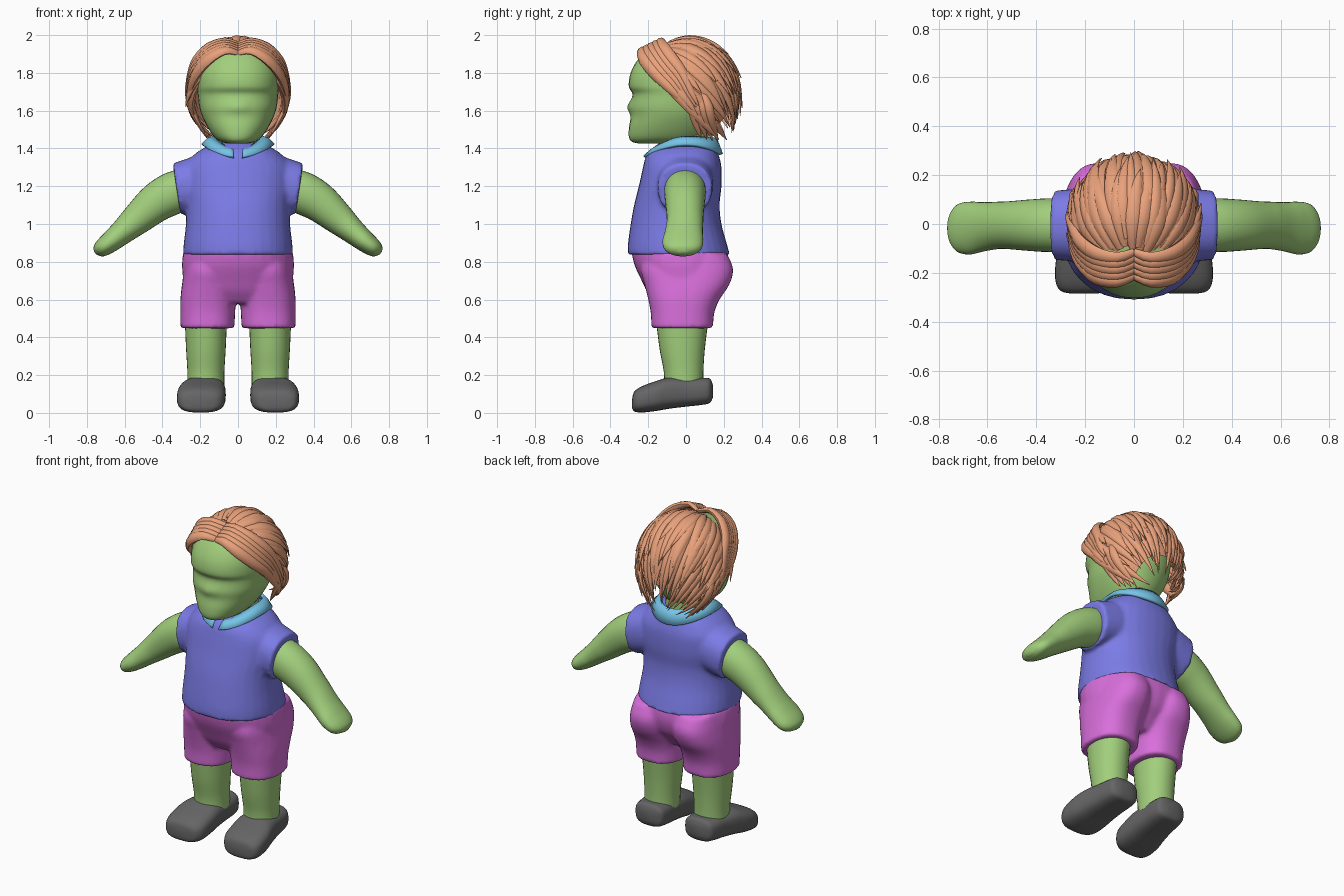
import bpy, bmesh, math, random
from mathutils import Vector as V

if "Cube" in bpy.data.objects:
    bpy.data.objects.remove(bpy.data.objects["Cube"])

random.seed(4)


def material(name, rgb):
    m = bpy.data.materials.new(name)
    m.diffuse_color = (*rgb, 1)
    m.use_nodes = True
    m.node_tree.nodes["Principled BSDF"].inputs["Base Color"].default_value = m.diffuse_color
    return m


SKIN = material("skin_green", (0.36, 0.62, 0.20))
BLUE = material("shirt_blue", (0.20, 0.20, 0.80))
PINK = material("shorts_pink", (0.70, 0.16, 0.72))
SKY = material("collar_blue", (0.18, 0.55, 0.80))
RUST = material("hair_orange", (0.82, 0.36, 0.20))
GREY = material("shoe_grey", (0.13, 0.13, 0.13))


def smooth_rows(rows, n=5):
    """Catmull-Rom interpolation of a short table of section rows."""
    out = []
    for i in range(len(rows) - 1):
        p = [rows[max(0, min(len(rows) - 1, i + k))] for k in (-1, 0, 1, 2)]
        for j in range(n):
            t = j / n
            out.append([b + 0.5 * t * (c - a + t * (2*a - 5*b + 4*c - d + t * (3*(b - c) + d - a)))
                        for a, b, c, d in zip(*p)])
    return out + [list(rows[-1])]


def ring(c, u, v, a, b, power=2.0, n=32):
    pts = []
    for i in range(n):
        t = 2 * math.pi * i / n
        cs, sn = math.cos(t), math.sin(t)
        k = 2 / power
        pts.append(c + u * (a * math.copysign(abs(cs) ** k, cs)) + v * (b * math.copysign(abs(sn) ** k, sn)))
    return pts


def skin(bm, rings):
    vs = [[bm.verts.new(p) for p in r] for r in rings]
    n = len(vs[0])
    for a, b in zip(vs, vs[1:]):
        for i in range(n):
            bm.faces.new((a[i], a[(i+1) % n], b[(i+1) % n], b[i]))
    bm.faces.new(vs[0][::-1])
    bm.faces.new(vs[-1])


def finish(name, bm, mat, remesh=False, angle=50):
    bmesh.ops.recalc_face_normals(bm, faces=bm.faces)
    me = bpy.data.meshes.new(name)
    bm.to_mesh(me)
    bm.free()
    ob = bpy.data.objects.new(name, me)
    bpy.context.collection.objects.link(ob)
    me.materials.append(mat)
    bpy.ops.object.select_all(action='DESELECT')
    bpy.context.view_layer.objects.active = ob
    ob.select_set(True)
    if remesh:  # fuse overlapping volumes into one soft garment
        r = ob.modifiers.new("fuse", 'REMESH')
        r.mode, r.voxel_size, r.use_smooth_shade = 'VOXEL', 0.012, True
        s = ob.modifiers.new("relax", 'SMOOTH')
        s.factor, s.iterations = 0.5, 5
    else:
        bpy.ops.object.shade_smooth_by_angle(angle=math.radians(angle))
    return ob


X, Y, Z = V((1, 0, 0)), V((0, 1, 0)), V((0, 0, 1))


def stack(bm, rows, power=2.2, side=1):
    """Horizontal sections: z, centre x, half width, front y, back y."""
    skin(bm, [ring(V((side * cx, (f + b) / 2, z)), X, Y, hx, (b - f) / 2, power)
              for z, cx, hx, f, b in smooth_rows(rows)])


# Head with jaw, brow and eye hollow, plus a small nose
bm = bmesh.new()
stack(bm, [(1.425, 0, .05, -.24, -.02), (1.435, 0, .09, -.285, .06), (1.46, 0, .125, -.302, .10),
           (1.51, 0, .16, -.302, .14), (1.57, 0, .19, -.292, .17), (1.62, 0, .205, -.294, .19),
           (1.685, 0, .213, -.283, .20), (1.73, 0, .216, -.303, .20), (1.80, 0, .213, -.293, .20),
           (1.87, 0, .19, -.255, .18), (1.92, 0, .145, -.20, .14), (1.95, 0, .06, -.10, .06)], 2.2)
for v in bm.verts:
    if v.co.y < -.2:
        v.co.y -= .017 * math.exp(-(v.co.x / .035) ** 2 - ((v.co.z - 1.62) / .035) ** 2)
finish("head", bm, SKIN)

bm = bmesh.new()
stack(bm, [(1.34, 0, .12, -.13, .13), (1.42, 0, .11, -.13, .12), (1.52, 0, .11, -.14, .12)])
finish("neck", bm, SKIN)

# Shirt: torso fused with short sleeves
bm = bmesh.new()
stack(bm, [(.838, 0, .292, -.31, .232), (.90, 0, .287, -.307, .215), (1.0, 0, .276, -.293, .188),
           (1.1, 0, .275, -.275, .178), (1.2, 0, .29, -.25, .188), (1.3, 0, .285, -.228, .188),
           (1.36, 0, .24, -.212, .175), (1.40, 0, .185, -.18, .16), (1.435, 0, .11, -.13, .13)])
for s in (1, -1):
    u, v = Y, V((s * .15, 0, .99))
    skin(bm, [ring(V((s * x, -.005, z)), u, v, a, b, 2.3)
              for x, z, a, b in ((.12, 1.235, .15, .145), (.22, 1.215, .15, .142), (.325, 1.185, .142, .137))])
finish("shirt", bm, BLUE, True)

# Shorts: hips fused with two legs
bm = bmesh.new()
stack(bm, [(.58, 0, .24, -.16, .10), (.64, 0, .28, -.205, .15), (.70, 0, .29, -.235, .20),
           (.78, 0, .297, -.272, .225), (.855, 0, .29, -.29, .222)])
for s in (1, -1):
    stack(bm, [(.448, .162, .143, -.183, .143), (.53, .16, .145, -.187, .15), (.60, .158, .147, -.20, .178),
               (.68, .152, .145, -.22, .23), (.76, .145, .14, -.24, .25), (.84, .14, .13, -.22, .22)], 2.4, s)
finish("shorts", bm, PINK, True)

for s, tag in ((1, "left"), (-1, "right")):
    # Leg
    bm = bmesh.new()
    stack(bm, [(.14, .17, .098, -.115, .092), (.22, .17, .098, -.118, .092), (.34, .17, .105, -.14, .10),
               (.5, .17, .112, -.16, .12)], 2.1, s)
    finish(tag + "_leg", bm, SKIN)

    # Arm: x, z, half depth, half thickness
    rows = smooth_rows([(.24, 1.205, .105, .10), (.34, 1.165, .11, .112), (.43, 1.115, .105, .104),
                        (.53, 1.03, .097, .085), (.61, .96, .10, .067), (.67, .91, .108, .057),
                        (.715, .876, .10, .048), (.742, .857, .07, .035), (.756, .846, .02, .01)])
    bm = bmesh.new()
    rings = []
    for i, (x, z, a, b) in enumerate(rows):
        p, q = rows[max(0, i - 1)], rows[min(len(rows) - 1, i + 1)]
        t = V((s * (q[0] - p[0]), 0, q[1] - p[1])).normalized()
        yc = -.005 - .012 * max(0, min(1, (x - .55) / .12))
        rings.append(ring(V((s * x, yc, z)), Y, t.cross(Y), a, b, 2.1))
    skin(bm, rings)
    finish(tag + "_arm", bm, SKIN)

    # Shoe: y, centre x, half width, bottom z, top z
    bm = bmesh.new()
    skin(bm, [ring(V((s * cx, y, (lo + hi) / 2)), X, Z, hx, (hi - lo) / 2, 2.9)
              for y, cx, hx, lo, hi in smooth_rows([
                  (-.285, .205, .05, .025, .075), (-.274, .202, .098, .008, .112), (-.235, .197, .124, .002, .14),
                  (-.16, .193, .128, .010, .168), (-.09, .186, .120, .022, .188), (.0, .178, .108, .033, .188),
                  (.08, .172, .102, .042, .186), (.125, .17, .088, .052, .182), (.142, .17, .045, .08, .15)])])
    finish(tag + "_shoe", bm, GREY)

# Folded collar, open at the front
bm = bmesh.new()
prev = None
for i in range(49):
    t = .12 + (2 * math.pi - .24) * i / 48
    sn, cs = math.sin(t), math.cos(t)
    front = max(cs, 0) ** 2
    back = max(-cs, 0) ** 2
    o = V((.188 * sn, -.222 * cs if cs > 0 else -.187 * cs, 1.418 - .065 * front - .05 * back))
    n = V((.13 * sn + (.012 * front * (1 if sn > 0 else -1)), -.15 * cs, 1.458 - .06 * front - .005 * back))
    cur = [bm.verts.new(n), bm.verts.new((n + o) / 2 + Z * .01), bm.verts.new(o)]
    if prev:
        for k in (0, 1):
            bm.faces.new((prev[k], cur[k], cur[k+1], prev[k+1]))
    prev = cur
collar = finish("collar", bm, SKY)
sol = collar.modifiers.new("thickness", 'SOLIDIFY')
sol.thickness, sol.offset = .018, 0

# Hair: tapered locks flowing from the front parting over the skull to the nape
C, R = V((0, .012, 1.685)), V((.25, .262, .285))
A, U = V((0, -.75, .66)), V((0, .66, .75))


def scalp(t, phi, k=1.0):
    d = A * math.cos(t) + (U * math.cos(phi) + X * math.sin(phi)) * math.sin(t)
    return C + V((d.x * R.x, d.y * R.y, d.z * R.z)) * k


def lock(bm, pts, width, thick):
    rings, n = [], len(pts)
    for i, p in enumerate(pts):
        s = i / (n - 1)
        tan = (pts[min(n-1, i+1)] - pts[max(0, i-1)]).normalized()
        out = (p - C).normalized()
        side = tan.cross(out).normalized()
        f = (.45 + .55 * min(1, s / .35)) * max(.03, 1 - s ** 3.5)
        rings.append(ring(p, side, side.cross(tan), width * f, thick * max(f, .1), 2, 8))
    skin(bm, rings)


bm = bmesh.new()
grid = [[bm.verts.new(scalp(.3 + 2.3 * i / 20, math.radians(-98 + 196 * j / 28), .97)) for j in range(29)]
        for i in range(21)]
for a, b in zip(grid, grid[1:]):
    for j in range(28):
        bm.faces.new((a[j], a[j+1], b[j+1], b[j]))
for layer, (count, start, end, k) in enumerate([(25, .3, 2.75, .99), (22, .35, 2.25, 1.02), (19, .4, 1.8, 1.035)]):
    for j in range(count):
        phi = math.radians(-99 + 198 * (j + .5) / count + random.uniform(-3, 3))
        t0, t1 = start + random.uniform(0, .2), end + random.uniform(-.25, .2)
        bend, flare = random.uniform(-.16, .16), random.uniform(.02, .11)
        pts = []
        for i in range(13):
            s = i / 12
            pts.append(scalp(t0 + (t1 - t0) * s, phi + bend * s * s, k + flare * s ** 3)
                       - Z * (.04 * s ** 4 if layer == 0 else .01 * s ** 4))
        lock(bm, pts, random.uniform(.03, .04), .02)

# Swept fringe on both sides of the parting
for s in (1, -1):
    for j in range(5):
        e = j / 4
        rows = [(.0, -.215 + .10 * e, 1.905 + .05 * e), (.07, -.238 + .10 * e, 1.918 + .05 * e),
                (.155, -.222 + .10 * e, 1.873 + .062 * e), (.218, -.165 + .09 * e, 1.80 + .075 * e),
                (.25, -.09 + .07 * e, 1.725 + .075 * e), (.255 + .015 * e, -.02 + .05 * e, 1.655 + .04 * e),
                (.245 + .02 * e, .02 + .05 * e, 1.59 + .03 * e)]
        lock(bm, [V((s * x, y, z)) for x, y, z in smooth_rows(rows, 3)], .036, .024)
    # Loose wisps in front of and behind the ear
    for j in range(4):
        rows = [(.245, .0 + .03 * j, 1.70), (.25, .03 + .03 * j, 1.62), (.215, .05 + .03 * j, 1.54),
                (.165 - .015 * j, .08 + .03 * j, 1.455 - .008 * j)]
        lock(bm, [V((s * x, y, z)) for x, y, z in smooth_rows(rows, 4)], .026, .015)
finish("hair", bm, RUST, angle=60)
